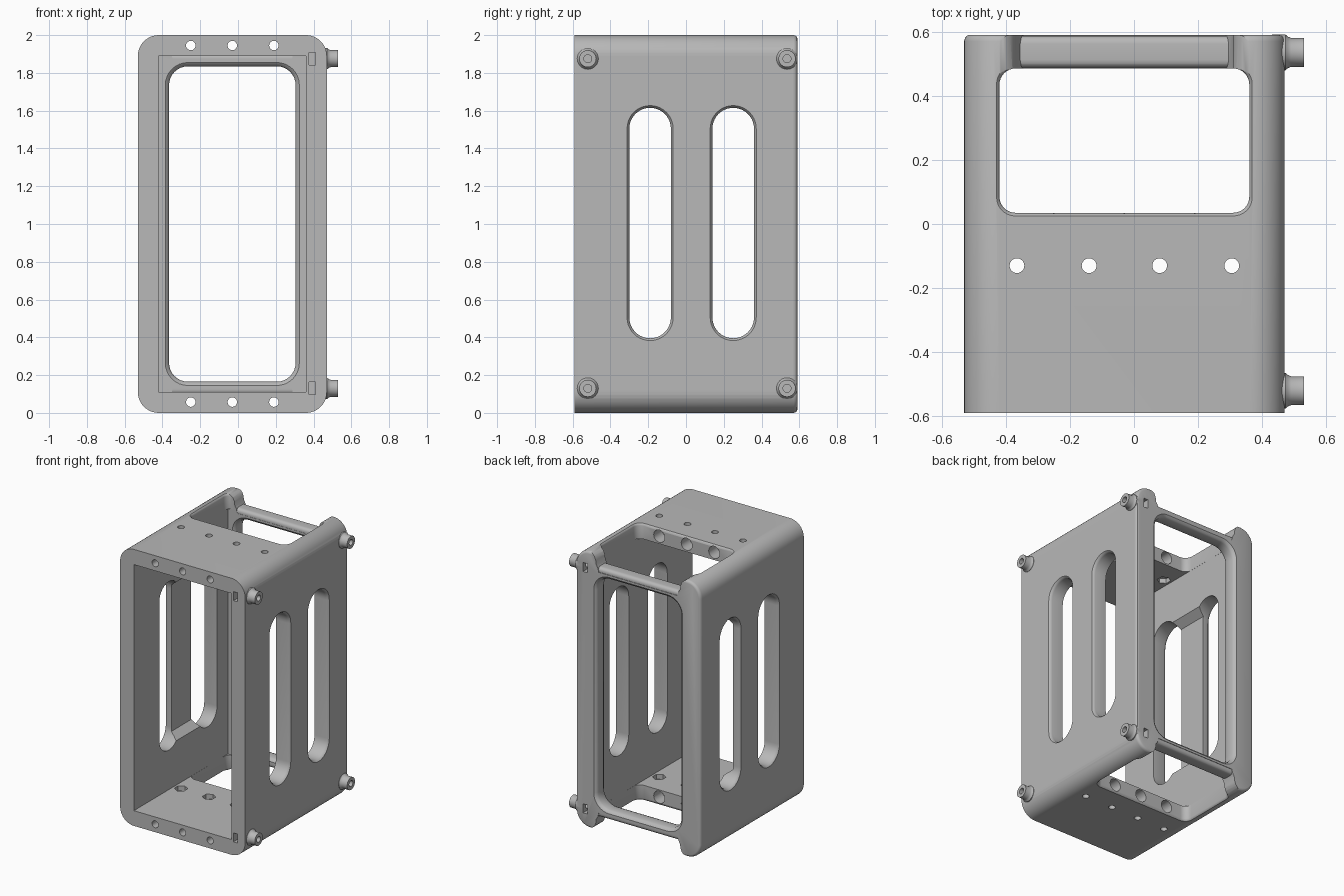
import bpy, bmesh, math

if "Cube" in bpy.data.objects:
    bpy.data.objects.remove(bpy.data.objects["Cube"])

grey = bpy.data.materials.new("plain grey")
grey.use_nodes = True
grey.diffuse_color = (0.48, 0.48, 0.48, 1)
grey.node_tree.nodes["Principled BSDF"].inputs["Base Color"].default_value = (0.48, 0.48, 0.48, 1)

CX = -0.03  # middle of the box in x
ORDER = {"x": lambda u, v, t: (t, u, v),
         "y": lambda u, v, t: (u, t, v),
         "z": lambda u, v, t: (u, v, t)}


def outline(w, h, r, seg):
    """Rounded rectangle about the origin, without repeated points."""
    pts = []
    for k, (sx, sy) in enumerate([(1, 1), (-1, 1), (-1, -1), (1, -1)]):
        for i in range(seg + 1):
            a = math.pi / 2 * (k + i / seg)
            p = (sx * (w / 2 - r) + r * math.cos(a), sy * (h / 2 - r) + r * math.sin(a))
            if not pts or math.dist(p, pts[-1]) > 1e-5:
                pts.append(p)
    if math.dist(pts[0], pts[-1]) < 1e-5:
        pts.pop()
    return pts


def loft(name, axis, centre, size, r, stations, seg=8):
    """Rounded rectangle swept along an axis; each station is (position, growth)."""
    bm = bmesh.new()
    rings = []
    for t, g in stations:
        pts = outline(size[0] + 2 * g, size[1] + 2 * g, r + g if r else 0, seg)
        rings.append([bm.verts.new(ORDER[axis](centre[0] + u, centre[1] + v, t)) for u, v in pts])
    n = len(rings[0])
    for a, b in zip(rings, rings[1:]):
        for i in range(n):
            bm.faces.new((a[i], a[(i + 1) % n], b[(i + 1) % n], b[i]))
    bm.faces.new(rings[0])
    bm.faces.new(rings[-1])
    bmesh.ops.recalc_face_normals(bm, faces=bm.faces)
    mesh = bpy.data.meshes.new(name)
    bm.to_mesh(mesh)
    bm.free()
    mesh.materials.append(grey)
    obj = bpy.data.objects.new(name, mesh)
    bpy.context.collection.objects.link(obj)
    return obj


def hole(axis, centre, radius, start, end, seg=6):
    return loft("hole", axis, centre, (2 * radius, 2 * radius), radius, [(start, 0), (end, 0)], seg)


def combine(tool, operation="DIFFERENCE"):
    bpy.context.view_layer.objects.active = frame
    mod = frame.modifiers.new("combine", "BOOLEAN")
    mod.operation, mod.solver, mod.object = operation, "EXACT", tool
    bpy.ops.object.modifier_apply(modifier=mod.name)
    bpy.data.objects.remove(tool)


# Outer shell with a softened back edge
frame = loft("frame", "y", (CX, 1), (1, 2), 0.11,
             [(-0.59, 0), (0.57, 0), (0.58, -0.003), (0.587, -0.009), (0.59, -0.018)], 10)

# Main cavity and back window
combine(loft("cavity", "y", (CX, 1), (0.78, 1.78), 0, [(-0.7, 0), (0.485, 0)], 1))
combine(loft("back_window", "y", (CX, 1), (0.67, 1.67), 0.1,
             [(0.4, 0.02), (0.485, 0.02), (0.495, 0.006), (0.51, 0),
              (0.565, 0), (0.58, 0.006), (0.59, 0.02), (0.7, 0.02)]))

for side in (1, -1):
    def level(d):
        return 1 + side * d

    # Window in the top and bottom plates
    combine(loft("plate_window", "z", (CX, 0.26), (0.779, 0.45), 0.05,
                 [(level(0.86), 0), (level(0.985), 0), (level(0.995), 0.004),
                  (level(1), 0.01), (level(1.1), 0.01)]))
    # Notch between the rounded back lobes
    combine(loft("notch", "z", (CX, 0.62), (0.67, 0.36), 0.03,
                 [(level(0.87), -0.02), (level(0.9), -0.012), (level(0.92), 0), (level(0.95), 0.004),
                  (level(0.975), 0.014), (level(0.99), 0.03), (level(1), 0.05), (level(1.1), 0.05)]))
    # Rounded cross bar
    combine(loft("cross_bar", "x", (0.5365, level(0.871)), (0.1, 0.064), 0.025,
                 [(CX - 0.37, 0), (CX + 0.37, 0)], 6), "UNION")

# Long slots through both side walls
for y in (-0.19, 0.25):
    for s in (1, -1):
        combine(loft("side_slot", "x", (y, 1.005), (0.22, 1.22), 0.11,
                     [(CX + s * d, g) for d, g in
                      ((0.36, 0), (0.48, 0), (0.492, 0.004), (0.5, 0.012), (0.6, 0.012))], 10))

# Strap recess joining the slots inside the right wall
combine(loft("strap_recess", "x", (0.03, 1.005), (0.44, 1.06), 0,
             [(-0.475, 0), (-0.4, 0.06)], 1))

# Bolt bosses, their bores and nut pockets
for y, face in ((-0.52, -0.6), (0.535, 0.6)):
    for z in (0.13, 1.875):
        combine(loft("boss", "x", (y, z), (0.09, 0.09), 0.045,
                     [(0.43, 0.011), (0.472, 0.011), (0.48, 0.004), (0.49, 0), (0.53, 0)], 8), "UNION")
        combine(hole("x", (y, z), 0.021, 0.38, 0.6))
        combine(loft("nut_pocket", "y", (0.394, z), (0.034, 0.065), 0,
                     [(face, 0), (face * 0.78, 0)], 1))

# Holes along the depth with counterbores, and plate holes with hexagonal nut seats
for z in (0.057, 1.945):
    for x in (-0.25, CX, 0.19):
        combine(hole("y", (x, z), 0.025, -0.7, 0.1))
        combine(hole("y", (x, z), 0.044, -0.06, 0.1))
for start, seat in ((-0.1, 0.075), (2.1, 1.925)):
    for x in (-0.365, -0.14, 0.08, 0.305):
        combine(hole("z", (x, -0.13), 0.023, start, 1))
        bpy.ops.mesh.primitive_cylinder_add(vertices=6, radius=0.045, depth=0.1,
                                            location=(x, -0.13, seat + (0.05 if seat < 1 else -0.05)))
        combine(bpy.context.object)

bpy.ops.object.select_all(action="DESELECT")
frame.select_set(True)
bpy.context.view_layer.objects.active = frame
bpy.ops.object.shade_smooth_by_angle(angle=math.radians(35))
